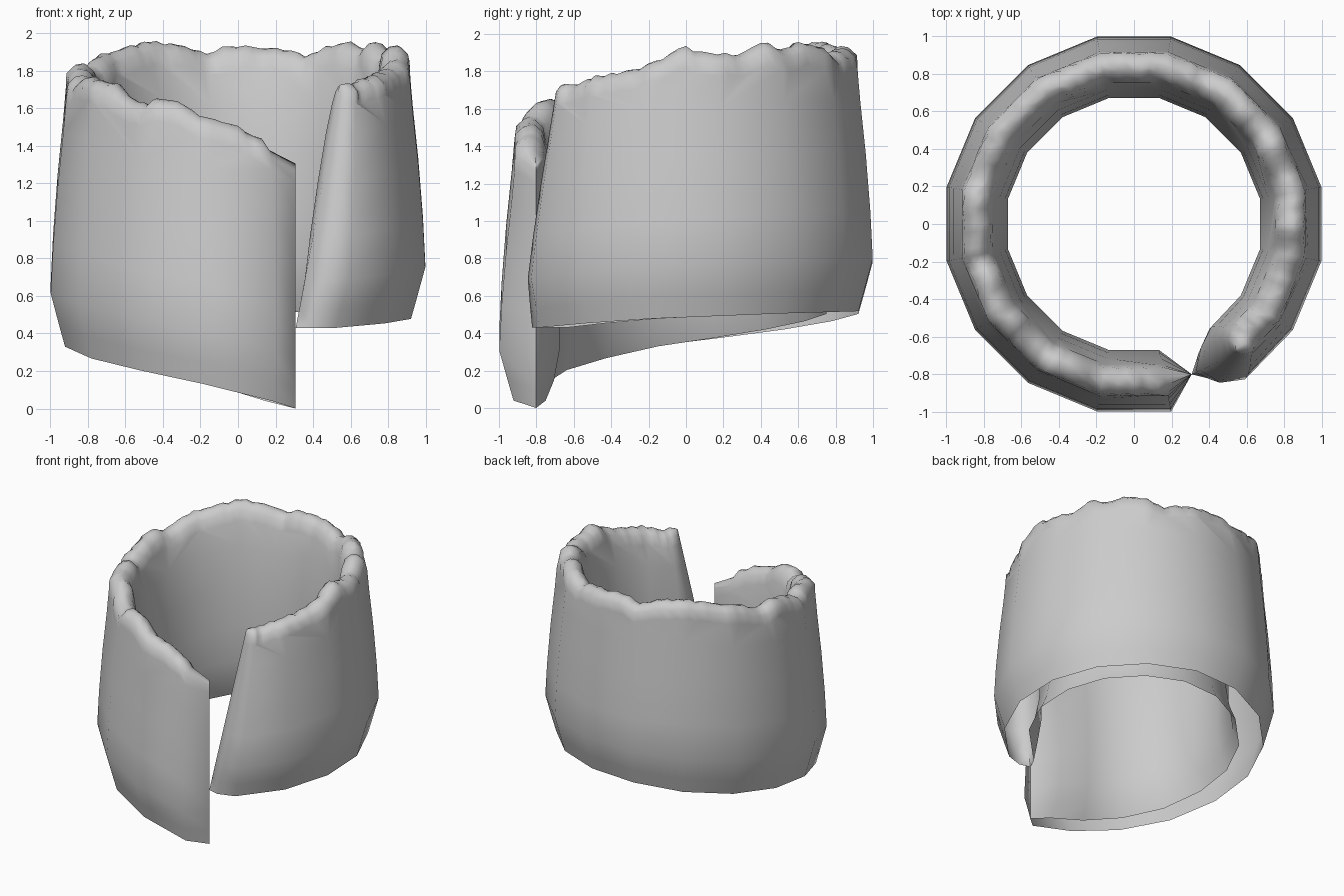
import bpy, bmesh, random
from math import cos, sin, radians, pi

if "Cube" in bpy.data.objects:
    bpy.data.objects.remove(bpy.data.objects["Cube"])
random.seed(4)

stone = bpy.data.materials.new("pale grey")
stone.use_nodes = True
grey = (0.6, 0.6, 0.6, 1)
stone.diffuse_color = grey
stone.node_tree.nodes["Principled BSDF"].inputs["Base Color"].default_value = grey

# Wall section: height fraction, outer radius, inner radius
SECTION = [(0, .94, .765), (.08, .972, .72), (.2, 1.018, .69), (.38, 1.005, .685),
           (.6, .98, .70), (.8, .95, .73), (.92, .935, .765), (.97, .925, .785),
           (.995, .885, .825)]
SMOOTH_ROWS = 6   # rows below the ragged rim
MID = .858

# Heights by angle swept from the low tip round the back to the high tip
BOTTOM = [(0, 0), (42, .17), (65, .23), (95, .32), (130, .39), (170, .47), (200, .52),
          (250, .51), (300, .48), (347, .43), (360, .43)]
TOP = [(0, 1.31), (9, 1.37), (13, 1.44), (21, 1.5), (35, 1.56), (43, 1.63), (52, 1.66),
       (55, 1.61), (66, 1.67), (71, 1.73), (92, 1.77), (96, 1.73), (108, 1.80), (121, 1.85),
       (126, 1.80), (142, 1.88), (153, 1.91), (168, 1.96), (180, 1.93), (192, 1.89),
       (196, 1.94), (221, 1.91), (227, 1.87), (235, 1.93), (246, 1.95), (254, 1.91),
       (262, 1.96), (270, 1.89), (288, 1.90), (292, 1.94), (300, 1.86), (312, 1.80),
       (322, 1.78), (334, 1.74), (360, 1.72)]


def sample(table, x):
    for (a, va), (b, vb) in zip(table, table[1:]):
        if x <= b:
            return va + (vb - va) * (x - a) / (b - a)
    return table[-1][1]


def facet(deg):
    # Pull points between the sixteen main corners onto flat sides
    local = (deg - 11.25) % 22.5 - 11.25
    return cos(pi / 16) / cos(radians(local))


# Angle, thickness factor and whether the column runs the full height
SPLITS = 8
columns = [(0, 0, True)]
columns += [(9.75 + 22.5 * i / SPLITS, 1, i % SPLITS == 0) for i in range(15 * SPLITS + 1)]
columns += [(355.5, .65, True), (360, 0, True)]

bm = bmesh.new()
rings = []
for sweep, thick, full in columns:
    base = sample(BOTTOM, sweep)
    crest = sample(TOP, sweep) + random.uniform(-.008, .008)
    lean = max(0, (sweep - 325) / 35) ** 1.5 * 18
    wobble, ridge = random.uniform(-.008, .008), random.uniform(-.015, .015)

    def point(frac, radius):
        rough = wobble if frac > .95 else 0
        flat = facet(-69 - sweep) if thick == 1 else 1
        r = MID + (radius * flat + rough - MID) * thick
        a = radians(-69 - sweep + lean * frac)
        return bm.verts.new((r * cos(a), r * sin(a), base + (crest - base) * frac))

    outer = [point(f, ro) for f, ro, ri in SECTION]
    inner = [point(f, ri) for f, ro, ri in SECTION]
    rings.append(outer + [point(1, .855 + ridge)] + inner[::-1])

# Skin the hollow wall, open underneath
for a, b in zip(rings, rings[1:]):
    for i in range(len(a) - 1):
        bm.faces.new((a[i], a[i + 1], b[i + 1], b[i]))

# Keep only the main columns below the rim, so the sides are broad and smooth
extra = []
for ring, (sweep, thick, full) in zip(rings, columns):
    if not full:
        for side in (ring, ring[::-1]):
            extra += [bm.edges.get(side[k:k + 2]) for k in range(SMOOTH_ROWS)]
bmesh.ops.dissolve_edges(bm, edges=extra, use_verts=True)

# Zip both tapered ends shut
bmesh.ops.remove_doubles(bm, verts=bm.verts, dist=.0008)
bmesh.ops.recalc_face_normals(bm, faces=bm.faces)

mesh = bpy.data.meshes.new("broken_ring_wall")
bm.to_mesh(mesh)
bm.free()
mesh.materials.append(stone)
wall = bpy.data.objects.new("broken_ring_wall", mesh)
bpy.context.collection.objects.link(wall)
bpy.context.view_layer.objects.active = wall
wall.select_set(True)
bpy.ops.object.shade_smooth_by_angle(angle=radians(80))
